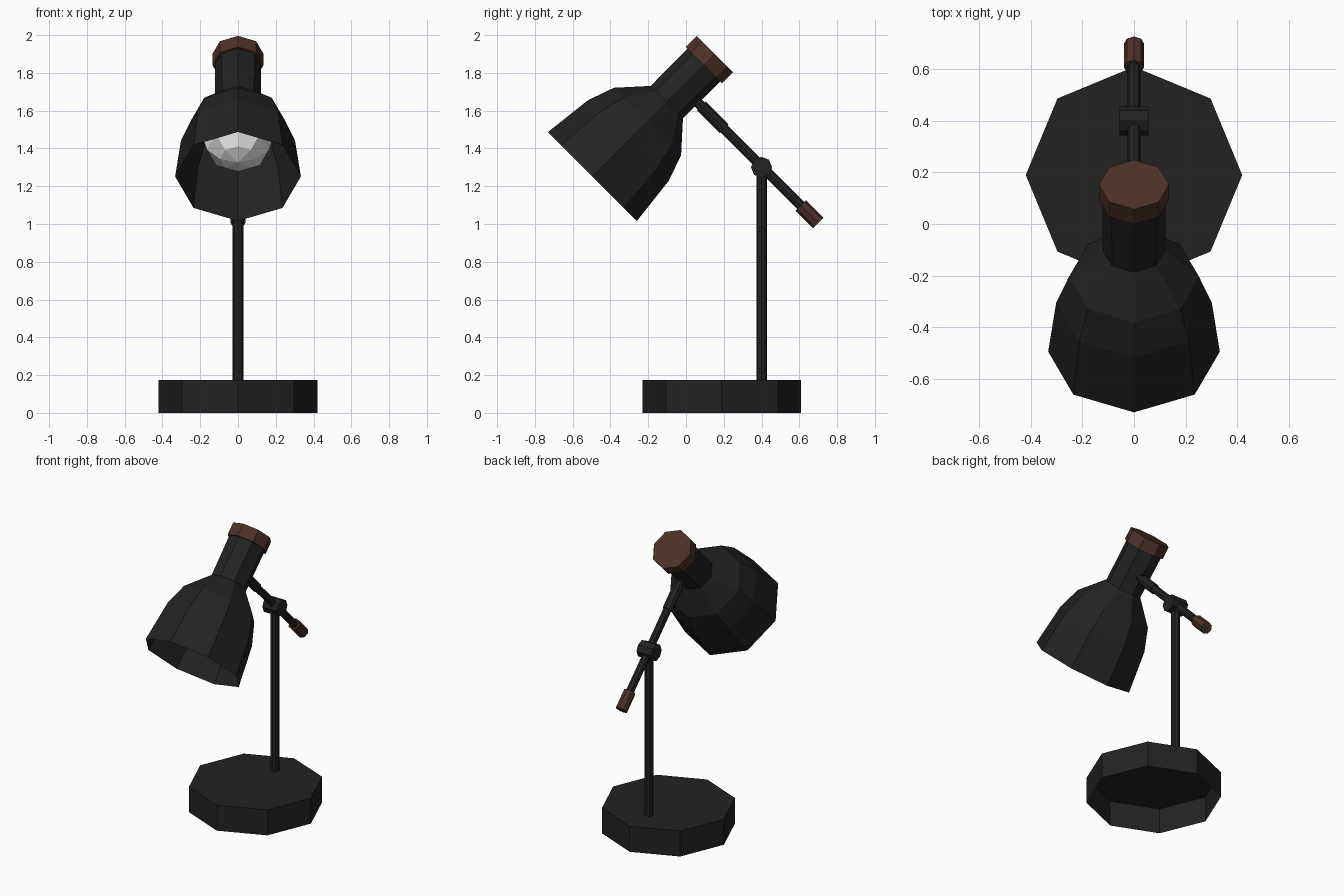
import bpy, bmesh, math
from mathutils import Vector

if "Cube" in bpy.data.objects:
    bpy.data.objects.remove(bpy.data.objects["Cube"])


def material(name, rgb):
    m = bpy.data.materials.new(name)
    m.diffuse_color = (*rgb, 1)
    m.use_nodes = True
    m.node_tree.nodes["Principled BSDF"].inputs["Base Color"].default_value = m.diffuse_color
    return m


black = material("matte_black", (0.016, 0.016, 0.016))
brown = material("brown_wood", (0.075, 0.031, 0.020))
white = material("bulb_white", (0.8, 0.8, 0.8))


def lathe(name, origin, axis, profile, mat, sides=8, close_start=True, close_end=True):
    """Turn (distance, radius) pairs about an axis into a faceted part."""
    o, d = Vector(origin), Vector(axis).normalized()
    u = Vector((0, 1, 0)) if abs(d.x) > 0.9 else Vector((1, 0, 0))
    v = d.cross(u)
    bm = bmesh.new()
    rings = []
    for t, r in profile:
        angles = [2 * math.pi * i / sides for i in range(sides)]
        rings.append([bm.verts.new(o + d * t + (u * math.cos(a) + v * math.sin(a)) * r)
                      for a in angles])
    for a, b in zip(rings, rings[1:]):
        for i in range(sides):
            j = (i + 1) % sides
            bm.faces.new((a[i], a[j], b[j], b[i]))
    if close_start and profile[0][1] > 0:
        bm.faces.new(rings[0][::-1])
    if close_end and profile[-1][1] > 0:
        bm.faces.new(rings[-1])
    bmesh.ops.remove_doubles(bm, verts=bm.verts[:], dist=1e-5)
    me = bpy.data.meshes.new(name)
    bm.to_mesh(me)
    bm.free()
    me.materials.append(mat)
    ob = bpy.data.objects.new(name, me)
    bpy.context.collection.objects.link(ob)
    return ob


UP = (0, 0, 1)
ARM = (0, 1, -1)      # arm slopes down to the back
HEAD = (0, -1, -1)    # head points down to the front
head_top = (0, 0.153, 1.90)
joint = (0, 0.40, 1.30)

# Hollow base, open underneath, and upright pole
lathe("base", (0, 0.19, 0), UP, [(0, 0.42), (0.175, 0.42)], black, close_start=False)
lathe("pole", (0, 0.40, 0.17), UP, [(0, 0.028), (1.12, 0.028)], black)

# Pivot hub, tilted arm, collar near the head and wooden knob
lathe("pivot_hub", joint, (1, 0, 0), [(-0.056, 0.056), (0.056, 0.056)], black)
lathe("arm", (0, 0.403, 1.303), ARM, [(-0.50, 0.026), (0.32, 0.026)], black)
lathe("arm_collar", (0, 0.403, 1.303), ARM, [(-0.455, 0.033), (-0.285, 0.033)], black)
lathe("arm_knob", (0, 0.403, 1.303), ARM, [(0.29, 0.039), (0.42, 0.039)], brown)

# Head: wooden cap, neck and open bell shade
lathe("head_cap", head_top, HEAD, [(0, 0.1355), (0.083, 0.1355)], brown)
lathe("neck", head_top, HEAD, [(0.08, 0.123), (0.36, 0.121)], black)
lathe("shade", head_top, HEAD,
      [(0.36, 0.121), (0.505, 0.252), (0.648, 0.302), (0.917, 0.333)],
      black, close_start=False, close_end=False)

# Round bulb with a short stem into the neck
R, C = 0.19, 0.622
globe = [(C - R * math.cos(math.radians(a)), R * math.sin(math.radians(a)))
         for a in range(30, 181, 30)]
globe[-1] = (C + R, 0)
lathe("bulb", head_top, HEAD, [(0.36, 0.08)] + globe, white)
